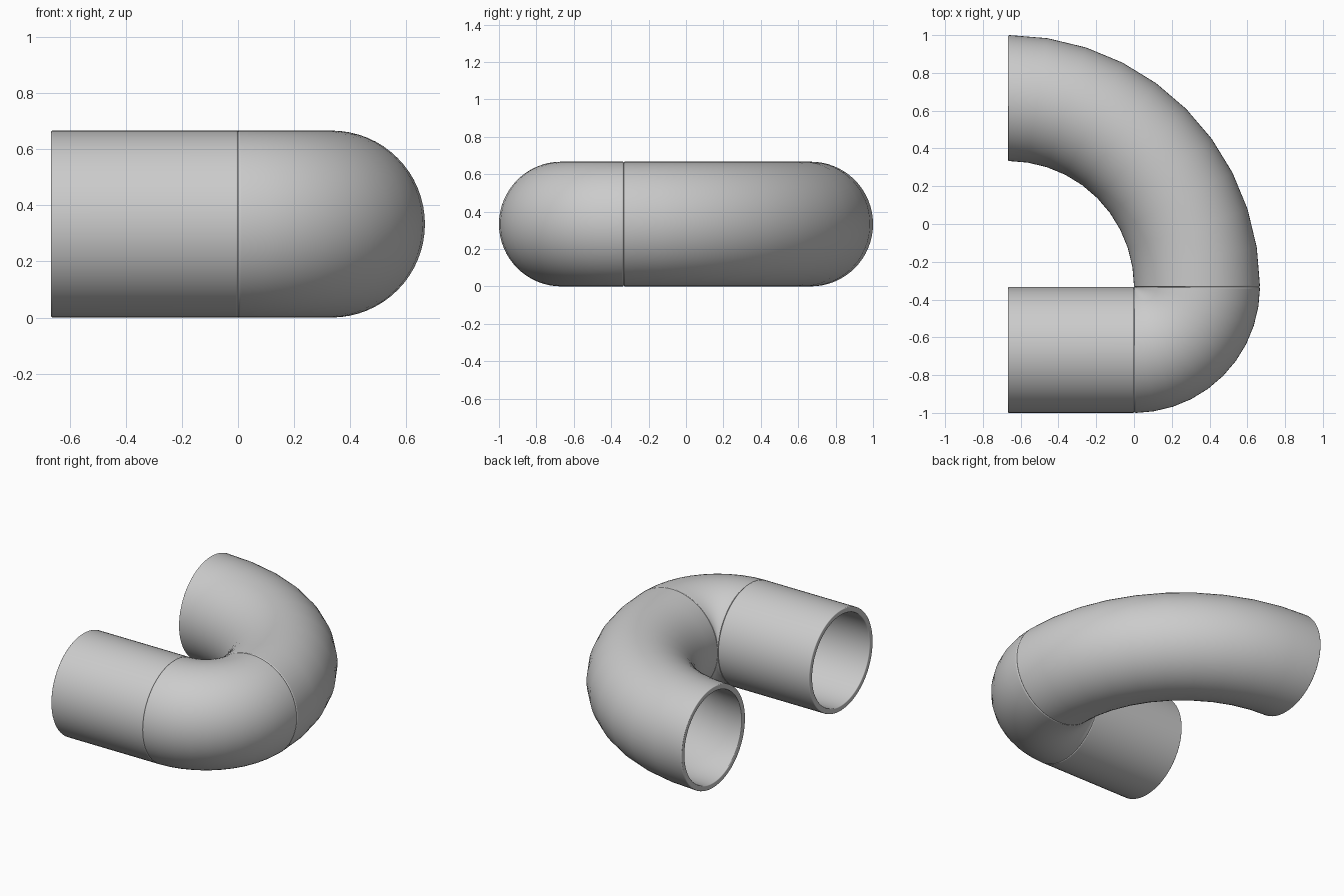
import bpy, bmesh
from math import pi, sin, cos, radians
from mathutils import Vector

if "Cube" in bpy.data.objects:
    bpy.data.objects.remove(bpy.data.objects["Cube"])

R = 1 / 3          # outer pipe radius
WALL = 0.035       # wall thickness
ROUND = 0.006      # rounding of the rims
SIDES = 64

grey = bpy.data.materials.new("plain grey")
grey.use_nodes = True
colour = (0.6, 0.6, 0.6, 1)
grey.diffuse_color = colour
grey.node_tree.nodes["Principled BSDF"].inputs["Base Color"].default_value = colour


def arc(cx, cy, radius, start, sweep):
    """Path function: distance along a horizontal arc -> point, outward direction."""
    def at(s):
        a = start + s / radius
        out = Vector((cos(a), sin(a), 0))
        return Vector((cx, cy, R)) + out * radius, out
    return at, radius * sweep


def line(x0, y, length):
    def at(s):
        return Vector((x0 + s, y, R)), Vector((0, -1, 0))
    return at, length


def wall_profile(length, steps):
    """Closed outline of the pipe wall as (distance, radius), with rounded rims."""
    corners = [(0, R, 1, -1), (length, R, -1, -1),
               (length, R - WALL, -1, 1), (0, R - WALL, 1, 1)]
    outline = []
    for k, (s, r, ds, dr) in enumerate(corners):
        fillet = []
        for i in range(4):
            a = i / 3 * pi / 2
            fillet.append((s + ds * ROUND * (1 - sin(a)), r + dr * ROUND * (1 - cos(a))))
        # fillet runs from the tube side to the rim; flip it where the outline enters from the rim
        outline += fillet if k in (1, 3) else fillet[::-1]
        if k == 0:
            outline += [(length * i / steps, R) for i in range(1, steps)]
        elif k == 2:
            outline += [(length * i / steps, R - WALL) for i in range(steps - 1, 0, -1)]
    return outline


def make_pipe(name, path, steps):
    at, length = path
    bm = bmesh.new()
    rings = []
    for s, r in wall_profile(length, steps):
        centre, out = at(s)
        rings.append([bm.verts.new(centre + out * r * cos(t) + Vector((0, 0, r * sin(t))))
                      for t in (2 * pi * j / SIDES for j in range(SIDES))])
    for k, ring in enumerate(rings):
        nxt = rings[(k + 1) % len(rings)]
        for j in range(SIDES):
            m = (j + 1) % SIDES
            bm.faces.new((ring[j], ring[m], nxt[m], nxt[j]))
    # the tight elbow pinches to a point on its inner side
    bmesh.ops.remove_doubles(bm, verts=bm.verts, dist=1e-5)
    bmesh.ops.recalc_face_normals(bm, faces=bm.faces)
    mesh = bpy.data.meshes.new(name)
    bm.to_mesh(mesh)
    bm.free()
    mesh.materials.append(grey)
    obj = bpy.data.objects.new(name, mesh)
    bpy.context.collection.objects.link(obj)
    bpy.ops.object.select_all(action="DESELECT")
    obj.select_set(True)
    bpy.context.view_layer.objects.active = obj
    bpy.ops.object.shade_smooth_by_angle(angle=radians(50))
    # keep the long faces flat-lit beside the small rounded rims
    weighted = obj.modifiers.new("even shading", "WEIGHTED_NORMAL")
    weighted.keep_sharp = True
    return obj


make_pipe("straight_pipe", line(-2 * R, -2 * R, 2 * R), 1)
make_pipe("tight_elbow", arc(0, -R, R, -pi / 2, pi / 2), 10)
make_pipe("wide_bend", arc(-2 * R, -R, 3 * R, 0, pi / 2), 10)
